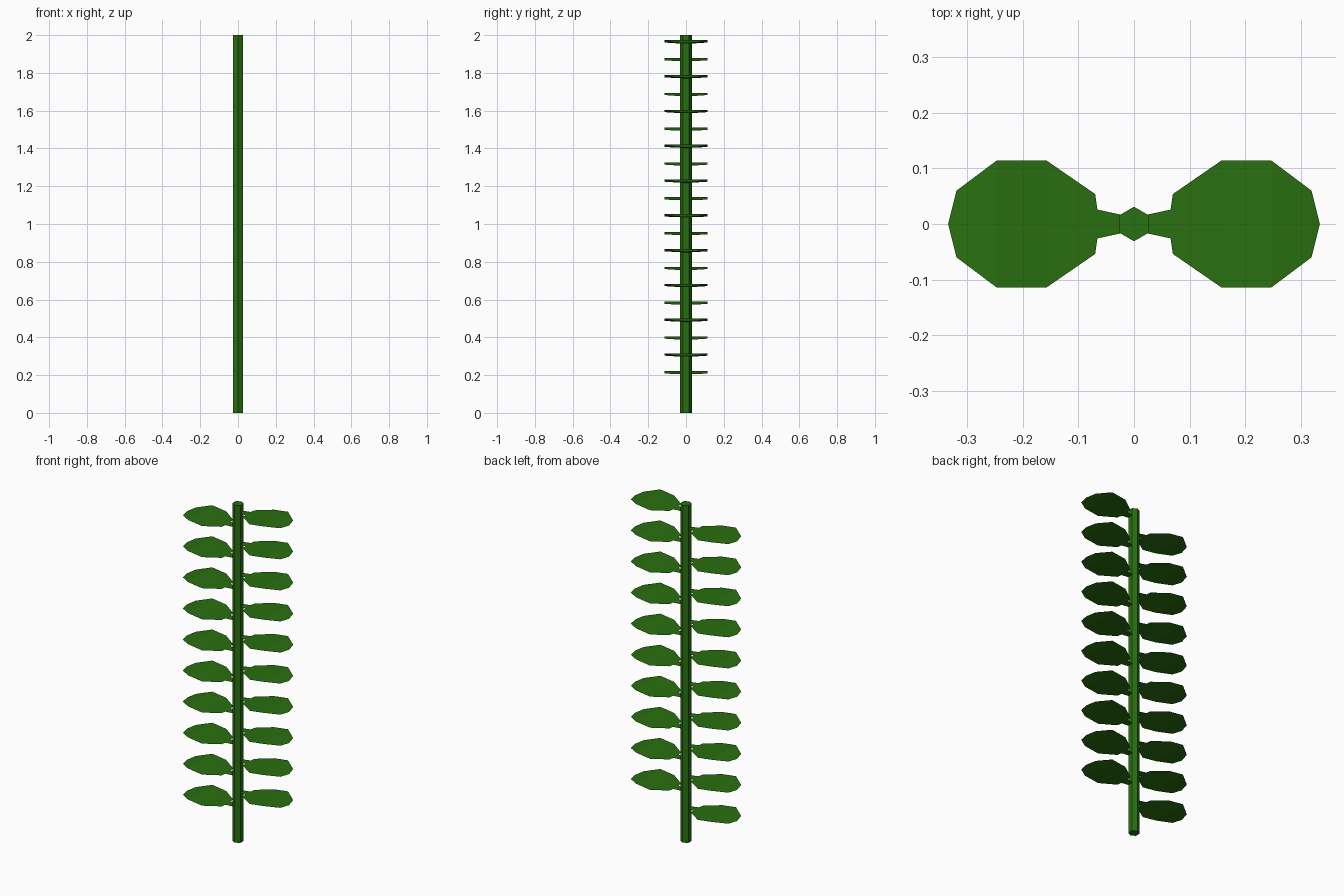
import bpy, bmesh, math

if "Cube" in bpy.data.objects:
    bpy.data.objects.remove(bpy.data.objects["Cube"])

green = bpy.data.materials.new("leaf_green")
green.diffuse_color = (0.022, 0.16, 0.005, 1)
green.use_nodes = True
green.node_tree.nodes["Principled BSDF"].inputs["Base Color"].default_value = green.diffuse_color

# Stem: six-sided pole with corners on the y axis
bpy.ops.mesh.primitive_cylinder_add(vertices=6, radius=0.031, depth=2, location=(0, 0, 1))
stem = bpy.context.object
stem.name = "stem"
stem.data.materials.append(green)

# Leaf stations from stem to tip: x, half width, height
STATIONS = [(0.02, 0.016, 0), (0.066, 0.026, 0.002), (0.07, 0.054, 0.002),
            (0.157, 0.114, 0.006), (0.248, 0.114, 0.018), (0.32, 0.06, 0.006)]
TIP = (0.335, 0, 0.003)


def leaf_mesh(name, side):
    bm = bmesh.new()
    rows = [[bm.verts.new((side * x, y, z)) for y in (-w, 0, w)] for x, w, z in STATIONS]
    tip = bm.verts.new((side * TIP[0], TIP[1], TIP[2]))
    faces = []
    for a, b in zip(rows, rows[1:]):
        for i in (0, 1):
            faces.append((a[i], b[i], b[i + 1], a[i + 1]))
    for i in (0, 1):
        faces.append((rows[-1][i], tip, rows[-1][i + 1]))
    for f in faces:
        bm.faces.new(f if side > 0 else f[::-1])
    mesh = bpy.data.meshes.new(name)
    bm.to_mesh(mesh)
    bm.free()
    mesh.materials.append(green)
    return mesh


# Leaves alternate left and right up the stem
for name, side, start in (("left_leaf", -1, 0.203), ("right_leaf", 1, 0.297)):
    mesh = leaf_mesh(name, side)
    for i in range(10):
        leaf = bpy.data.objects.new(f"{name}_{i + 1}", mesh)
        leaf.location.z = start + 0.1842 * i
        bpy.context.collection.objects.link(leaf)
